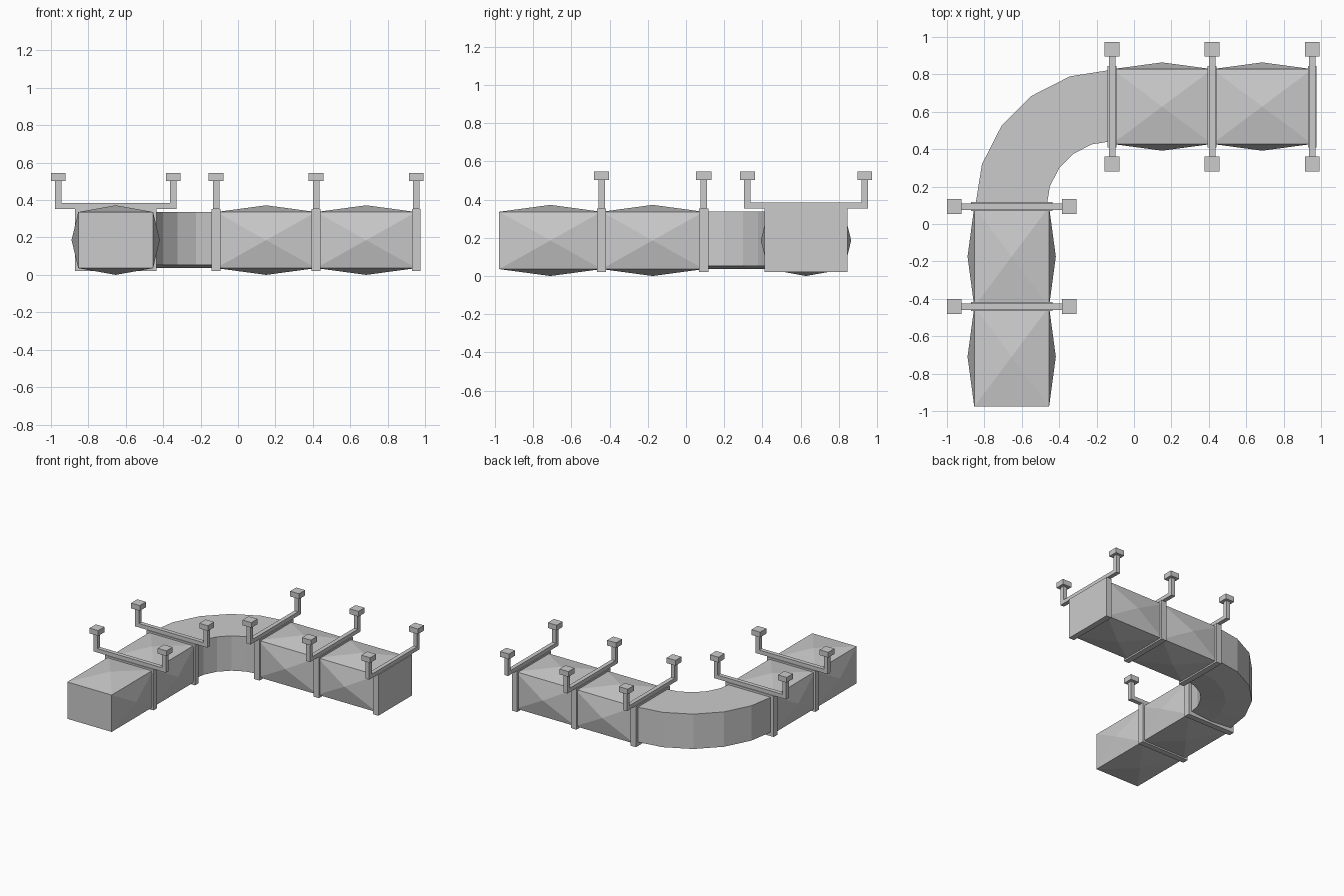
import bpy, bmesh, math
from mathutils import Vector, Matrix

if "Cube" in bpy.data.objects:
    bpy.data.objects.remove(bpy.data.objects["Cube"])

CX, CY = -0.654, 0.628          # centre lines of the two straight runs
ZC, HW, HH = 0.186, 0.20, 0.15  # duct centre height, half width, half height
BULGE = 0.036
STEP = 0.535                    # spacing of the flanges
X0, Y0 = -0.117, 0.093          # where each run meets the elbow


def finish(name, bm, matrix=Matrix()):
    bmesh.ops.recalc_face_normals(bm, faces=bm.faces[:])
    bm.transform(matrix)
    me = bpy.data.meshes.new(name)
    bm.to_mesh(me)
    bm.free()
    ob = bpy.data.objects.new(name, me)
    bpy.context.collection.objects.link(ob)
    return ob


def add_box(bm, centre, size):
    m = Matrix.Translation(centre) @ Matrix.Diagonal((*size, 1))
    bmesh.ops.create_cube(bm, size=1, matrix=m)


def duct_section(name, matrix):
    """Box running along local x from 0 to STEP, its four sides creased to a point."""
    bm = bmesh.new()
    add_box(bm, (STEP / 2, 0, ZC), (STEP, HW * 2, HH * 2))
    bm.normal_update()
    sides = [f for f in bm.faces if abs(f.normal.x) < 0.5]
    for f in sides:
        n = f.normal.copy()
        apex = bmesh.ops.poke(bm, faces=[f])["verts"][0]
        apex.co += n * BULGE
    finish(name, bm, matrix)


def hanger(name, matrix):
    """Flange plate, crossbar, two posts and mounting blocks, across local y."""
    bm = bmesh.new()
    add_box(bm, (0, 0, 0.187), (0.048, 0.436, 0.333))
    add_box(bm, (0, 0, 0.369), (0.034, 0.65, 0.032))
    for s in (-1, 1):
        add_box(bm, (0, s * 0.308, 0.43), (0.034, 0.034, 0.152))
        add_box(bm, (0, s * 0.307, 0.5245), (0.08, 0.078, 0.043))
    finish(name, bm, matrix)


# straight runs: one along x, one along -y
along_x = Matrix.Translation((X0, CY, 0))
along_y = Matrix.Translation((CX, Y0, 0)) @ Matrix.Rotation(-math.pi / 2, 4, 'Z')
for label, run, hangers in (("right", along_x, 3), ("front", along_y, 2)):
    for i in range(2):
        duct_section(f"{label}_duct_{i + 1}", run @ Matrix.Translation((i * STEP, 0, 0)))
    for i in range(hangers):
        hanger(f"{label}_hanger_{i + 1}", run @ Matrix.Translation((i * STEP, 0, 0)))

# elbow: section swept through a quarter turn in five steps
R = STEP
profile = [(R - 0.185, 0.053), (R, 0.037), (R + 0.197, 0.053),
           (R + 0.197, 0.337), (R - 0.185, 0.337)]
bm = bmesh.new()
rings = []
for i in range(6):
    a = math.radians(90 + 18 * i)
    rings.append([bm.verts.new((X0 + r * math.cos(a), Y0 + r * math.sin(a), z))
                  for r, z in profile])
n = len(profile)
for a, b in zip(rings, rings[1:]):
    for k in range(n):
        bm.faces.new((a[k], a[(k + 1) % n], b[(k + 1) % n], b[k]))
bm.faces.new(rings[0])
bm.faces.new(rings[-1])
finish("elbow_duct", bm)
